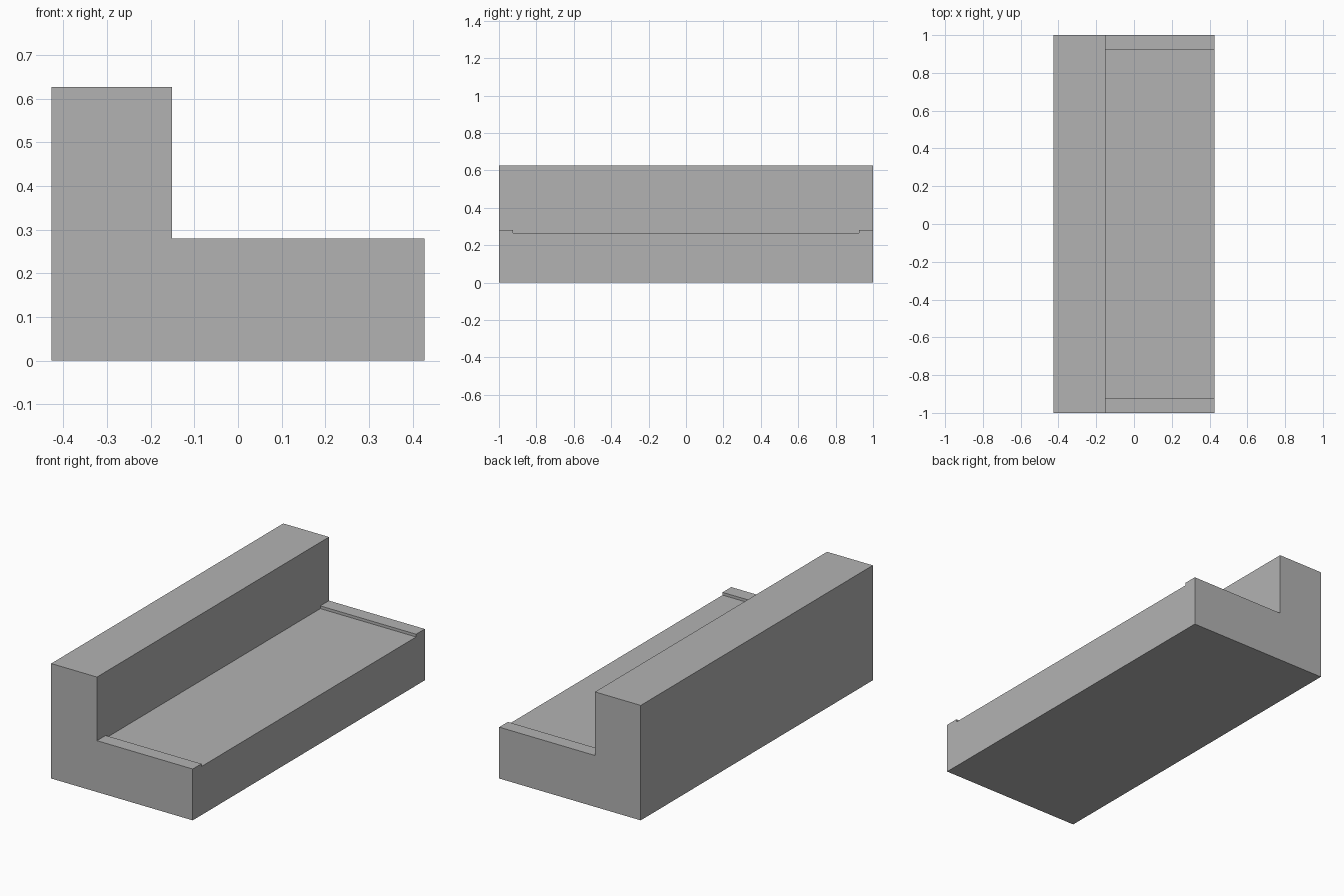
import bpy
import bmesh

cube = bpy.data.objects.get("Cube")
if cube:
    bpy.data.objects.remove(cube, do_unlink=True)

HALF_WIDTH, HALF_LENGTH, HEIGHT = 0.427, 1.0, 0.627
BACK_X = -0.151                      # inner face of the raised back
RIM_Z, FLOOR_Z, RIM_Y = 0.28, 0.265, 0.925

grey = bpy.data.materials.new("plain_grey")
grey.use_nodes = True
colour = (0.45, 0.45, 0.45, 1)
grey.diffuse_color = colour
grey.node_tree.nodes["Principled BSDF"].inputs["Base Color"].default_value = colour


def prism(name, profile, half_length):
    """Extrude an x-z profile along y, centred on the origin."""
    bm = bmesh.new()
    face = bm.faces.new([bm.verts.new((x, -half_length, z)) for x, z in profile])
    extruded = bmesh.ops.extrude_face_region(bm, geom=[face])["geom"]
    moved = [v for v in extruded if isinstance(v, bmesh.types.BMVert)]
    bmesh.ops.translate(bm, verts=moved, vec=(0, 2 * half_length, 0))
    bmesh.ops.recalc_face_normals(bm, faces=bm.faces[:])
    mesh = bpy.data.meshes.new(name)
    bm.to_mesh(mesh)
    bm.free()
    mesh.materials.append(grey)
    obj = bpy.data.objects.new(name, mesh)
    bpy.context.collection.objects.link(obj)
    return obj


# L-shaped body: low seat with a tall back
body = prism("bench_body", [
    (-HALF_WIDTH, 0), (HALF_WIDTH, 0), (HALF_WIDTH, RIM_Z),
    (BACK_X, RIM_Z), (BACK_X, HEIGHT), (-HALF_WIDTH, HEIGHT)], HALF_LENGTH)

# Shallow recess in the seat, leaving a rim at each end
cutter = prism("recess_cutter", [
    (BACK_X, FLOOR_Z), (HALF_WIDTH + 0.1, FLOOR_Z),
    (HALF_WIDTH + 0.1, RIM_Z + 0.1), (BACK_X, RIM_Z + 0.1)], RIM_Y)
cutter.hide_render = True

cut = body.modifiers.new("seat_recess", "BOOLEAN")
cut.operation = "DIFFERENCE"
cut.solver = "EXACT"
cut.object = cutter
bpy.context.view_layer.objects.active = body
bpy.ops.object.modifier_apply(modifier=cut.name)
bpy.data.objects.remove(cutter, do_unlink=True)
